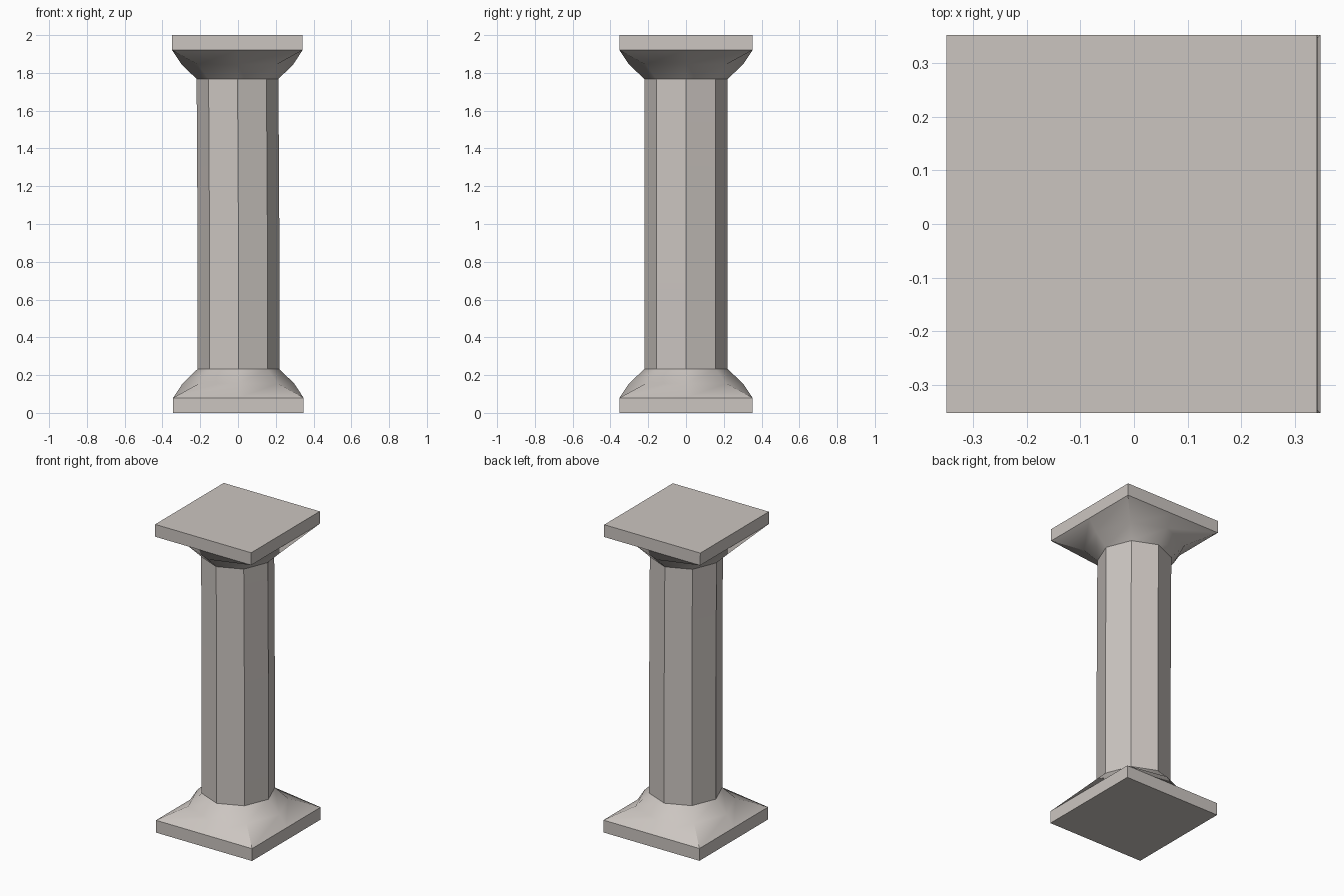
import bpy, bmesh, math

if "Cube" in bpy.data.objects:
    bpy.data.objects.remove(bpy.data.objects["Cube"])

stone = bpy.data.materials.new("warm grey stone")
stone.diffuse_color = (0.60, 0.56, 0.53, 1)
stone.use_nodes = True
stone.node_tree.nodes["Principled BSDF"].inputs["Base Color"].default_value = stone.diffuse_color
XS = 0.98  # the pillar is very slightly narrower in x


def ring(bm, z, r, square=False):
    # eight points: octagon, or square with edge midpoints
    dx = 0.002 if z <= 1.0 else 0.002 - 0.006 * (z - 1.0)
    verts = []
    for i in range(8):
        a = math.radians(45 * i)
        k = r * (math.sqrt(2) if square and i % 2 else 1)
        verts.append(bm.verts.new((k * math.cos(a) * XS + dx, k * math.sin(a), z)))
    return verts


# one continuous profile: plinth, flare, shaft, flare, abacus
half = [(0.0, 0.352, True), (0.08, 0.352, True), (0.155, 0.302, False), (0.232, 0.221, False)]
profile = half + [(1.0, 0.221, False)] + [(2 - z, r, s) for z, r, s in reversed(half)]

bm = bmesh.new()
rings = [ring(bm, *p) for p in profile]
for lo, hi in zip(rings, rings[1:]):
    for i in range(8):
        j = (i + 1) % 8
        bm.faces.new((lo[i], lo[j], hi[j], hi[i]))
bm.faces.new(rings[0][::-1])
bm.faces.new(rings[-1])
bmesh.ops.recalc_face_normals(bm, faces=bm.faces)

mesh = bpy.data.meshes.new("stone_pillar")
bm.to_mesh(mesh)
bm.free()
mesh.materials.append(stone)
pillar = bpy.data.objects.new("stone_pillar", mesh)
bpy.context.collection.objects.link(pillar)

# smooth flares, crisp shaft edges
bpy.context.view_layer.objects.active = pillar
pillar.select_set(True)
bpy.ops.object.shade_smooth_by_angle(angle=math.radians(40))
